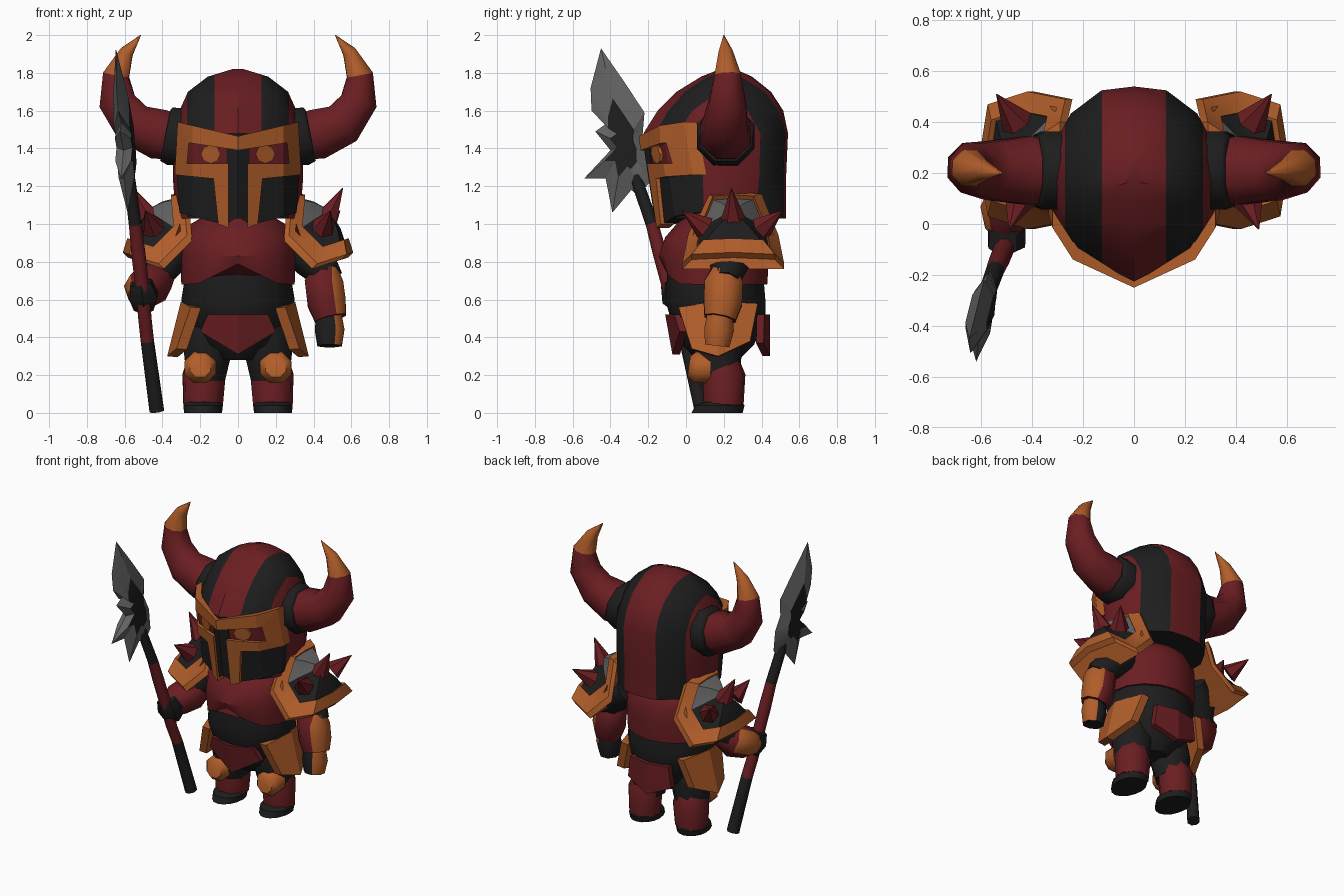
import bpy, bmesh, math
from mathutils import Vector

if "Cube" in bpy.data.objects:
    bpy.data.objects.remove(bpy.data.objects["Cube"])


def material(name, rgb):
    m = bpy.data.materials.new(name)
    m.diffuse_color = (*rgb, 1)
    m.use_nodes = True
    m.node_tree.nodes["Principled BSDF"].inputs["Base Color"].default_value = m.diffuse_color
    return m


RED = material("dark_red", (0.145, 0.013, 0.016))
ORANGE = material("copper_orange", (0.44, 0.11, 0.023))
BLACK = material("charcoal", (0.0125, 0.0125, 0.0125))
GREY = material("steel_grey", (0.125, 0.125, 0.125))


def finish(name, bm, mats, rule=None, mirror=False, angle=30):
    bmesh.ops.remove_doubles(bm, verts=bm.verts, dist=1e-5)
    bmesh.ops.recalc_face_normals(bm, faces=bm.faces)
    bm.normal_update()
    if rule:
        for f in bm.faces:
            f.material_index = rule(f.calc_center_median(), f.normal)
    me = bpy.data.meshes.new(name)
    bm.to_mesh(me)
    bm.free()
    for m in mats:
        me.materials.append(m)
    ob = bpy.data.objects.new(name, me)
    bpy.context.collection.objects.link(ob)
    if mirror:
        ob.modifiers.new("mirror", "MIRROR").use_clip = True
    bpy.ops.object.select_all(action="DESELECT")
    ob.select_set(True)
    bpy.context.view_layer.objects.active = ob
    bpy.ops.object.shade_smooth_by_angle(angle=math.radians(angle))
    return ob


def skin(bm, rings):
    """Join rings of points with quads and cap both ends; returns the bands of faces."""
    vs = [[bm.verts.new(p) for p in r] for r in rings]
    n = len(vs[0])
    bands = [[bm.faces.new((a[i], a[(i + 1) % n], b[(i + 1) % n], b[i])) for i in range(n)]
             for a, b in zip(vs, vs[1:])]
    bm.faces.new(vs[0])
    return bands + [[bm.faces.new(vs[-1])]]


def tube(name, pts, mats, rule=None, mirror=False, n=8):
    """Tube through points (x, y, z, radius), carried along without twist."""
    bm = bmesh.new()
    ps = [Vector(p[:3]) for p in pts]
    rings, old, q = [], None, None
    for i, p in enumerate(ps):
        t = (ps[min(i + 1, len(ps) - 1)] - ps[max(i - 1, 0)]).normalized()
        q = old.rotation_difference(t) @ q if old else Vector((0, 0, 1)).rotation_difference(t)
        old = t
        rings.append([p + q @ Vector((math.cos(a), math.sin(a), 0)) * pts[i][3]
                      for a in [2 * math.pi * (k + 0.5) / n for k in range(n)]])
    skin(bm, rings)
    return finish(name, bm, mats, rule, mirror, 50)


def stack(rings, half, mid, cx=0):
    """Horizontal rings (z, half width, front y, back y) of a shared outline."""
    full = half + [(-x, t) for x, t in half[-2:0:-1]]
    bm = bmesh.new()
    skin(bm, [[(cx + x * w, mid + t * (mid - yf if t < 0 else yb - mid), z) for x, t in full]
              for z, w, yf, yb in rings])
    return bm


def plate(name, poly, surf, depth, mat, fold=None):
    """Flat outline, folded along a line, laid on a surface and thickened; mirrored."""
    bm = bmesh.new()
    bm.faces.new([bm.verts.new((u, 0, z)) for u, z in poly])
    if fold is not None:
        bmesh.ops.bisect_plane(bm, geom=bm.verts[:] + bm.edges[:] + bm.faces[:],
                               plane_co=(fold, 0, 0), plane_no=(1, 0, 0))
    for v in bm.verts:
        v.co = surf(v.co.x, v.co.z)
    ext = bmesh.ops.extrude_face_region(bm, geom=bm.faces[:], use_keep_orig=True)
    for v in ext["geom"]:
        if isinstance(v, bmesh.types.BMVert):
            v.co += Vector(depth)
    return finish(name, bm, [mat], None, True, 25)


ROUND = [(math.sin(math.pi * i / 8), -math.cos(math.pi * i / 8)) for i in range(9)]

# helmet with stripes and dark face area
HELM = [(0, -1), (.66, -.7), (.87, -.41), (1, 0), (.93, .37), (.72, .72), (.37, .96), (0, 1)]
bm = stack([(1.03, .33, -.16, .53), (1.25, .345, -.19, .53), (1.48, .345, -.225, .54), (1.6, .31, -.15, .515),
            (1.7, .265, -.05, .45), (1.78, .16, .08, .35), (1.82, .03, .19, .26)], HELM, .16)
for co, no in [((s * x, 0, 0), (1, 0, 0)) for s in (-1, 1) for x in (.125, .27)] + [((0, 0, 0), (0, 1, 0))]:
    bmesh.ops.bisect_plane(bm, geom=bm.verts[:] + bm.edges[:] + bm.faces[:], plane_co=co, plane_no=no)
finish("helmet", bm, [RED, BLACK], lambda c, n: int(
    n.z < -.9 or (c.y < 0 and c.z < 1.48) or .125 < abs(c.x) < .27))


# visor frame, eyes and cheeks on a wedge-shaped face that folds back at the temples
def face(off):
    return lambda x, z: (x, -.25 + off + .46 * x + max(0, x - .24) * 1.1 + .15 * max(0, 1.45 - z), z)


D = (0, .07, 0)
plate("brow", [(0, 1.39), (.26, 1.43), (.32, 1.54), (0, 1.465)], face(0), D, ORANGE, .24)
plate("visor_side", [(.26, 1.43), (.27, 1.32), (.335, 1.26), (.32, 1.54)], face(0), D, ORANGE)
plate("visor_lower", [(.05, 1.32), (.27, 1.32), (.335, 1.26), (.13, 1.24)], face(0), D, ORANGE, .24)
plate("visor_strip", [(.05, 1.32), (.13, 1.24), (.105, 1.0), (.05, .98)], face(0), D, ORANGE)
plate("eye_socket", [(.05, 1.31), (.27, 1.31), (.27, 1.44), (.05, 1.41)], face(.025), D, RED, .24)
plate("eye", [(.145 + .052 * math.cos(a * math.pi / 4), 1.37 + .05 * math.sin(a * math.pi / 4))
              for a in range(8)], face(.01), D, ORANGE)
plate("nose_guard", [(0, 1.42), (.06, 1.42), (.06, 1.0), (0, 1.04)], face(.02), D, BLACK)
plate("cheek", [(.09, 1.27), (.325, 1.28), (.31, 1.06), (.09, 1.0)], face(.02), D, BLACK, .24)

# horns with collars
tube("horn", [(.33, .21, 1.46, .13), (.42, .21, 1.475, .145), (.555, .21, 1.53, .125), (.64, .22, 1.65, .105),
              (.645, .22, 1.79, .075), (.59, .21, 1.91, .04), (.515, .2, 2.0, .002)],
     [RED, ORANGE], lambda c, n: int(c.z > 1.78), True)
tube("horn_collar", [(.29, .21, 1.46, .165), (.36, .21, 1.465, .165), (.385, .21, 1.47, .15)], [BLACK], None, True)

# torso: chest hem rises to a point at the front
bm = stack([(.68, .3, -.12, .43), (.83, .305, -.145, .44), (.93, .3, -.11, .43), (1.0, .25, -.05, .4),
            (1.06, .15, .02, .33)], ROUND, .16)
for v in bm.verts:
    if v.co.z < .7 and v.co.y < .1:
        v.co.z += max(0, .11 - .5 * abs(v.co.x))
finish("chest", bm, [RED], angle=35)
bm = stack([(.28, .1, .06, .28), (.36, .2, -.02, .36), (.5, .27, -.08, .42), (.6, .3, -.11, .42),
            (.72, .28, -.1, .41), (.82, .26, -.1, .4)], ROUND, .16)
finish("belly", bm, [BLACK], angle=35)

# hanging plates round the waist
plate("front_loin_plate", [(0, .52), (.16, .52), (.2, .43), (0, .31)],
      lambda x, z: (x, -.11 + .3 * x + .18 * (.52 - z), z), (0, .04, 0), RED)
plate("back_loin_plate", [(0, .52), (.15, .52), (.17, .37), (0, .3)],
      lambda x, z: (x, .445 - .2 * x, z), (0, -.04, 0), RED)
plate("hip_plate", [(-.04, .56), (.17, .59), (.38, .58), (.34, .38), (.17, .3), (.03, .34)],
      lambda y, z: (.3 + .25 * (.6 - z) - .28 * abs(y - .17), y, z), (-.055, 0, -.005), ORANGE, .17)

# legs
tube("thigh", [(.15, .16, .46, .13), (.16, .17, .34, .14), (.17, .18, .18, .11)], [BLACK], None, True)
tube("shin", [(.175, .19, .26, .1), (.18, .2, .2, .118), (.185, .2, .04, .108)], [RED], None, True)
finish("foot", stack([(0, .1, .03, .3), (.04, .105, .05, .31), (.06, .09, .1, .29)], ROUND, .18, .185),
       [BLACK], None, True)
tube("knee_guard", [(.2, .13, .24, .088), (.2, .05, .24, .09), (.2, .015, .245, .06)], [ORANGE], None, True)

# free arm hanging down
tube("free_upper_arm", [(.28, .24, .9, .1), (.4, .23, .82, .12), (.49, .21, .7, .075)], [BLACK])
tube("free_forearm", [(.475, .2, .78, .06), (.455, .2, .7, .11), (.47, .195, .58, .11), (.49, .18, .5, .09)],
     [RED, ORANGE], lambda c, n: int(n.x > .3))
tube("free_hand", [(.48, .18, .54, .07), (.485, .175, .44, .085), (.485, .165, .355, .07)], [BLACK, ORANGE],
     lambda c, n: int(n.x > .3))

# arm gripping the polearm
tube("grip_upper_arm", [(-.28, .24, .9, .1), (-.38, .2, .82, .115), (-.45, .14, .7, .08)], [BLACK])
tube("grip_forearm", [(-.38, .2, .74, .06), (-.45, .13, .69, .115), (-.505, .04, .65, .105), (-.51, -.02, .62, .075)],
     [RED, ORANGE], lambda c, n: int(n.x < -.45))
tube("grip_hand", [(-.5, .0, .56, .06), (-.5, -.05, .62, .085), (-.515, -.07, .69, .065)], [BLACK], None, False, 6)

# shoulder guard: copper rim round a dark and steel dome
half_rim = [(.29, .25, 1.17), (.29, .1, 1.16), (.27, .01, .94), (.42, -.02, .79), (.575, .03, .84), (.61, .25, .85)]
rim = [Vector(p) for p in half_rim + [(x, .5 - y, z) for x, y, z in half_rim[-2:0:-1]]]
top, out = Vector((.45, .25, 1.04)), Vector((.7, 0, .7))
bm = bmesh.new()
bands = skin(bm, [[p - out * .04 for p in rim], rim, [p.lerp(top, .28) + out * .03 for p in rim],
                  [p.lerp(top, .3) + out * .005 for p in rim], [p.lerp(top, .55) + out * .03 for p in rim],
                  [p.lerp(top, .9) + out * .045 for p in rim]])
for f in sum(bands[3:], []):
    f.material_index = 2 if f.calc_center_median().z > 1.02 else 1
finish("shoulder_guard", bm, [ORANGE, BLACK, GREY], None, True)
for label, base, tip in (("front", (.45, .1, .98), (.49, -.02, 1.07)), ("middle", (.47, .25, 1.03), (.555, .24, 1.19)),
                         ("back", (.46, .4, .98), (.54, .51, 1.07))):
    tube(label + "_shoulder_spike", [(*base, .065), (*tip, .002)], [RED], None, True, 6)

# polearm shaft
tube("polearm_shaft", [(-.43, .085, .01, .042), (-.48, 0, .38, .038), (-.493, -.045, .5, .038),
                       (-.503, -.08, .63, .04), (-.528, -.14, .85, .04), (-.545, -.18, 1.0, .036),
                       (-.57, -.25, 1.2, .034), (-.59, -.31, 1.42, .02)],
     [BLACK, RED], lambda c, n: int(.43 < c.z < .97))

# jagged blade: thin edge rising to a dark flat centre on both sides
EDGE = [(-.45, 1.93), (-.505, 1.72), (-.5, 1.6), (-.41, 1.54), (-.48, 1.49), (-.4, 1.39), (-.54, 1.24), (-.425, 1.24),
        (-.39, 1.06), (-.29, 1.18), (-.25, 1.15), (-.185, 1.23), (-.19, 1.37), (-.23, 1.47), (-.22, 1.59), (-.325, 1.75)]


def blade_point(y, z, side):
    return Vector((-.457 - .06 * z + .164 * y + side, y, z))


def inner(y, z):
    return -.33 + .48 * (y + .33), 1.42 + .48 * (z - 1.42)


bm = bmesh.new()
skin(bm, [[blade_point(*inner(*p), -.042) for p in EDGE], [blade_point(*p, 0) for p in EDGE],
          [blade_point(*inner(*p), .042) for p in EDGE]])
finish("polearm_blade", bm, [GREY, BLACK],
       lambda c, n: int(abs(c.x - blade_point(c.y, c.z, 0).x) > .037), False, 20)
